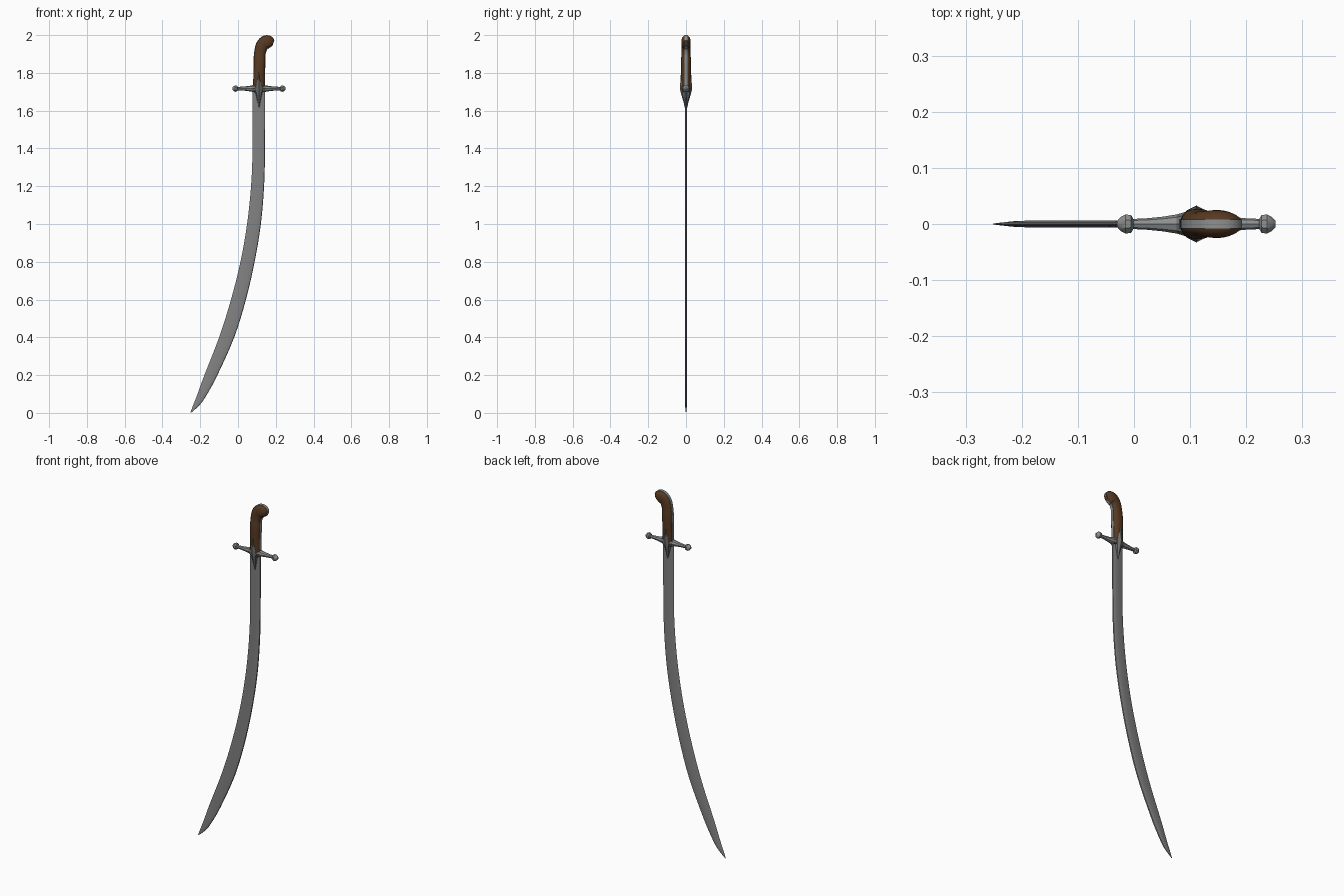
import bpy, bmesh, math
from mathutils import Vector

if "Cube" in bpy.data.objects:
    bpy.data.objects.remove(bpy.data.objects["Cube"])


def material(name, rgb):
    m = bpy.data.materials.new(name)
    m.diffuse_color = (*rgb, 1)
    m.use_nodes = True
    m.node_tree.nodes["Principled BSDF"].inputs["Base Color"].default_value = m.diffuse_color
    return m


STEEL = material("blade steel", (0.22, 0.22, 0.225))
SILVER = material("polished fittings", (0.27, 0.28, 0.28))
DARK = material("dark guard steel", (0.15, 0.16, 0.155))
WOOD = material("brown wood", (0.095, 0.042, 0.016))


def smooth_path(keys, steps):
    """Catmull-Rom through tuples of any length."""
    out = []
    for i in range(len(keys) - 1):
        p = [keys[max(0, min(len(keys) - 1, i + k))] for k in (-1, 0, 1, 2)]
        for s in range(steps):
            t = s / steps
            out.append(tuple(0.5 * (2 * b + (c - a) * t + (2 * a - 5 * b + 4 * c - d) * t * t
                                    + (3 * b - a - 3 * c + d) * t ** 3)
                             for a, b, c, d in zip(*p)))
    out.append(keys[-1])
    return out


def loft(name, rings, mat, angle=35):
    """Skin a list of equal-sized rings, capping both ends."""
    bm = bmesh.new()
    vs = [[bm.verts.new(p) for p in r] for r in rings]
    n = len(vs[0])
    for a, b in zip(vs, vs[1:]):
        for i in range(n):
            j = (i + 1) % n
            bm.faces.new((a[i], a[j], b[j], b[i]))
    bm.faces.new(vs[0])
    bm.faces.new(vs[-1])
    bmesh.ops.recalc_face_normals(bm, faces=bm.faces)
    me = bpy.data.meshes.new(name)
    bm.to_mesh(me)
    bm.free()
    me.materials.append(mat)
    ob = bpy.data.objects.new(name, me)
    bpy.context.collection.objects.link(ob)
    bpy.context.view_layer.objects.active = ob
    ob.select_set(True)
    bpy.ops.object.shade_smooth_by_angle(angle=math.radians(angle))
    ob.select_set(False)
    return ob


def circle(n, off=0.0):
    return [(math.cos(2 * math.pi * (i + off) / n), math.sin(2 * math.pi * (i + off) / n))
            for i in range(n)]


CX, CZ = 0.111, 1.717   # guard centre

# Blade: edge x, edge z, spine x, spine z, half thickness
blade_keys = [
    (0.076, 1.73, 0.144, 1.73, 0.0062), (0.077, 1.4, 0.143, 1.4, 0.0062),
    (0.069, 1.2, 0.138, 1.2, 0.0062), (0.048, 1.0, 0.121, 1.0, 0.0062),
    (0.013, 0.8, 0.088, 0.8, 0.006), (-0.037, 0.6, 0.042, 0.6, 0.006),
    (-0.100, 0.4, -0.020, 0.4, 0.006), (-0.178, 0.2, -0.109, 0.2, 0.006),
    (-0.218, 0.09, -0.160, 0.105, 0.006), (-0.238, 0.04, -0.200, 0.045, 0.005),
    (-0.252, 0.002, -0.249, 0.0, 0.001)]
# Lens section: fraction from edge to spine, thickness factor
half = [(0.15, 0.4), (0.4, 0.8), (0.65, 1.0), (0.85, 0.95), (0.97, 0.6)]
section = [(0, 0)] + half + [(1, 0)] + [(u, -k) for u, k in reversed(half)]
loft("blade", [[(ex + (sx - ex) * u, k * t, ez + (sz - ez) * u) for u, k in section]
               for ex, ez, sx, sz, t in smooth_path(blade_keys, 4)], STEEL)

# Grip: centre x, centre z, half width, half depth, bending over into the pommel
grip = smooth_path([
    (0.112, 1.70, 0.031, 0.021), (0.112, 1.79, 0.030, 0.025), (0.114, 1.86, 0.031, 0.027),
    (0.116, 1.905, 0.030, 0.023), (0.128, 1.945, 0.033, 0.023), (0.149, 1.962, 0.036, 0.025),
    (0.171, 1.962, 0.031, 0.021), (0.187, 1.957, 0.015, 0.011)], 4)


def grip_rings(sec):
    rings = []
    for i, (x, z, w, d) in enumerate(grip):
        a, b = grip[max(0, i - 1)], grip[min(len(grip) - 1, i + 1)]
        t = Vector((b[0] - a[0], b[1] - a[1])).normalized()
        rings.append([(x - t.y * u, v, z + t.x * u) for u, v in sec(w, d)])
    return rings


loft("grip_scales", grip_rings(lambda w, d: [
    (w * math.copysign(abs(c) ** 0.85, c), d * math.copysign(abs(s) ** 0.85, s))
    for c, s in circle(20)]), WOOD)
# Metal strap running round the grip edge
loft("grip_strap", grip_rings(lambda w, d: [
    (a * (w + 0.001), b * min(0.008, d)) for a, b in ((1, 1), (-1, 1), (-1, -1), (1, -1))]),
    SILVER)

# Crossguard: tapering quillon bars with faceted knobs, mirrored left and right
bar = [(0, 0.026, 0.024), (0.018, 0.022, 0.022), (0.035, 0.017, 0.017),
       (0.06, 0.013, 0.013), (0.09, 0.010, 0.010), (0.115, 0.009, 0.009)]
knob = [(0.112, 0.009), (0.116, 0.017), (0.126, 0.0185), (0.134, 0.014), (0.141, 0.006)]
for side, s in (("left", -1), ("right", 1)):
    loft("quillon_" + side, [[(CX + s * t, hy * c, CZ + hz * q) for c, q in circle(8)]
                             for t, hz, hy in bar[2:]], SILVER)
    loft("quillon_root_" + side, [[(CX + s * t, hy * c, CZ + hz * q) for c, q in circle(8)]
                                  for t, hz, hy in bar[:3]], DARK)
    loft("quillon_knob_" + side, [[(CX + s * t, r * c, CZ + r * q) for c, q in circle(8, 0.5)]
                                  for t, r in knob], SILVER)

# Langets: diamond-shaped spike down the blade and up the grip
langet = [(1.61, 0.002, 0.005), (1.645, 0.009, 0.013), (1.685, 0.017, 0.025),
          (1.717, 0.026, 0.033), (1.75, 0.016, 0.030), (1.78, 0.009, 0.0285),
          (1.81, 0.002, 0.026)]
loft("guard_langet", [[(CX + hx * c, hy * q, z) for c, q in circle(8)]
                      for z, hx, hy in langet], DARK, 25)
